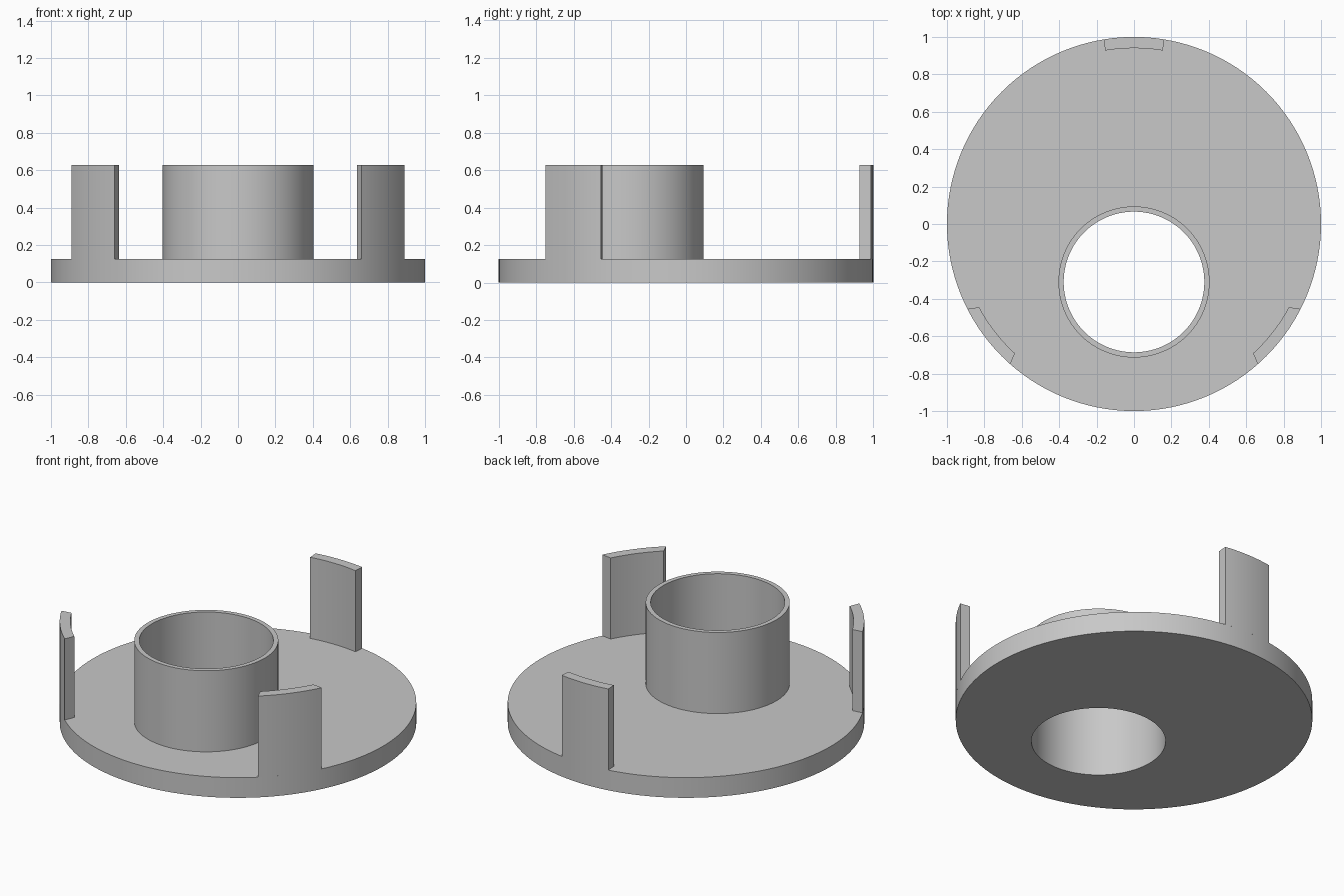
import bpy
import bmesh
from math import cos, sin, pi, radians

cube = bpy.data.objects.get("Cube")
if cube:
    bpy.data.objects.remove(cube, do_unlink=True)

grey = bpy.data.materials.new("plain grey")
grey.use_nodes = True
grey.diffuse_color = (0.58, 0.58, 0.58, 1)
grey.node_tree.nodes["Principled BSDF"].inputs["Base Color"].default_value = grey.diffuse_color

PLATE_TOP, TOP = 0.125, 0.627
HOLE_Y, BORE, SLEEVE = -0.31, 0.376, 0.404


def finish(name, bm):
    """Turn a bmesh into a smooth-shaded object with sharp edges kept."""
    bmesh.ops.recalc_face_normals(bm, faces=bm.faces)
    mesh = bpy.data.meshes.new(name)
    bm.to_mesh(mesh)
    bm.free()
    mesh.materials.append(grey)
    obj = bpy.data.objects.new(name, mesh)
    bpy.context.collection.objects.link(obj)
    bpy.ops.object.select_all(action="DESELECT")
    obj.select_set(True)
    bpy.context.view_layer.objects.active = obj
    bpy.ops.object.shade_smooth_by_angle(angle=radians(30))


def skin(name, outer, inner, z0, z1, closed):
    """Solid between an outer and an inner outline with equal point counts."""
    bm = bmesh.new()
    loops = [[bm.verts.new((x, y, z)) for x, y in pts]
             for pts, z in ((outer, z0), (outer, z1), (inner, z1), (inner, z0))]
    n = len(outer)
    for a, b in zip(loops, loops[1:] + loops[:1]):
        for i in range(n if closed else n - 1):
            j = (i + 1) % n
            bm.faces.new((a[i], a[j], b[j], b[i]))
    if not closed:
        bm.faces.new([loop[0] for loop in loops])
        bm.faces.new([loop[-1] for loop in loops])
    finish(name, bm)


def circle(radius, cy, n=128):
    return [(radius * cos(2 * pi * i / n), cy + radius * sin(2 * pi * i / n)) for i in range(n)]


def arc(radius, middle, half, n=12):
    angles = [radians(middle + half * (2 * i / n - 1)) for i in range(n + 1)]
    return [(radius * cos(a), radius * sin(a)) for a in angles]


# Round base plate with an off-centre hole, and the sleeve around the hole
skin("base_plate", circle(1, 0), circle(BORE, HOLE_Y), 0, PLATE_TOP, True)
skin("sleeve", circle(SLEEVE, HOLE_Y), circle(BORE, HOLE_Y), PLATE_TOP, TOP, True)

# Upright curved tabs on the rim
for name, middle, half_out, half_in in (
        ("back_tab", 90, 9.15, 9.5),
        ("left_tab", -37.8, 10.8, 9.55),
        ("right_tab", -142.2, 10.8, 9.55)):
    skin(name, arc(1, middle, half_out), arc(0.94, middle, half_in), PLATE_TOP, TOP, False)
